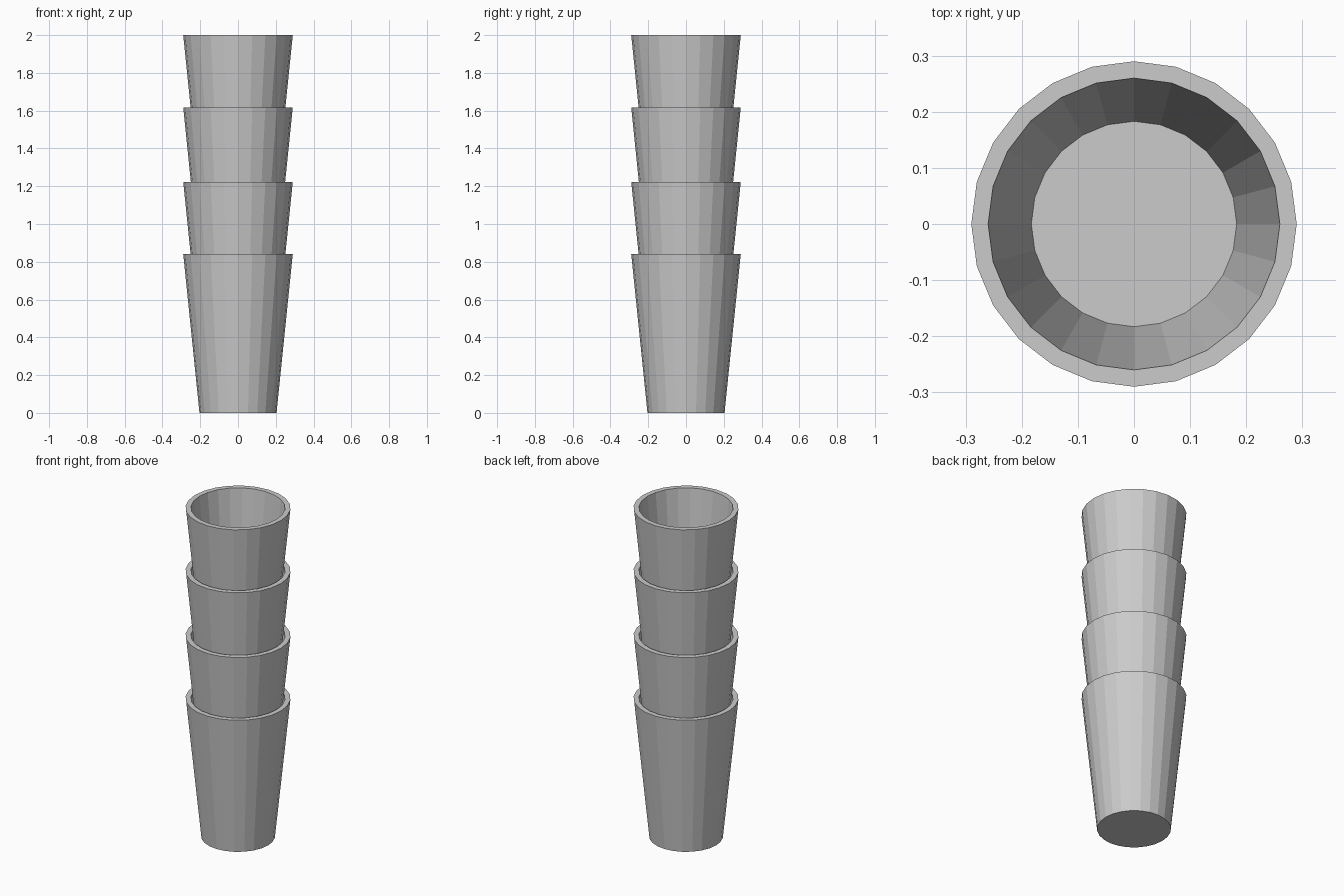
import bpy, bmesh
from math import cos, sin, tau

if "Cube" in bpy.data.objects:
    bpy.data.objects.remove(bpy.data.objects["Cube"])

SIDES = 24
# Cup section from outer base up over the rim and down to the inner floor
PROFILE = [(0.204, 0.0), (0.29, 0.841), (0.26, 0.841), (0.183, 0.085)]


def make_cup(name, z):
    bm = bmesh.new()
    rings = [[bm.verts.new((r * cos(tau * i / SIDES), r * sin(tau * i / SIDES), h))
              for i in range(SIDES)] for r, h in PROFILE]
    # Outer wall, rim and inner wall
    for a, b in zip(rings, rings[1:]):
        for i in range(SIDES):
            j = (i + 1) % SIDES
            bm.faces.new((a[i], a[j], b[j], b[i]))
    # Underside and inner floor
    bm.faces.new(rings[0][::-1])
    bm.faces.new(rings[-1])
    mesh = bpy.data.meshes.new(name)
    bm.to_mesh(mesh)
    bm.free()
    cup = bpy.data.objects.new(name, mesh)
    cup.location.z = z
    bpy.context.collection.objects.link(cup)


# Four nested cups, bottom to top
for n, z in enumerate((0.0, 0.382, 0.776, 1.159), 1):
    make_cup(f"cup_{n}", z)
